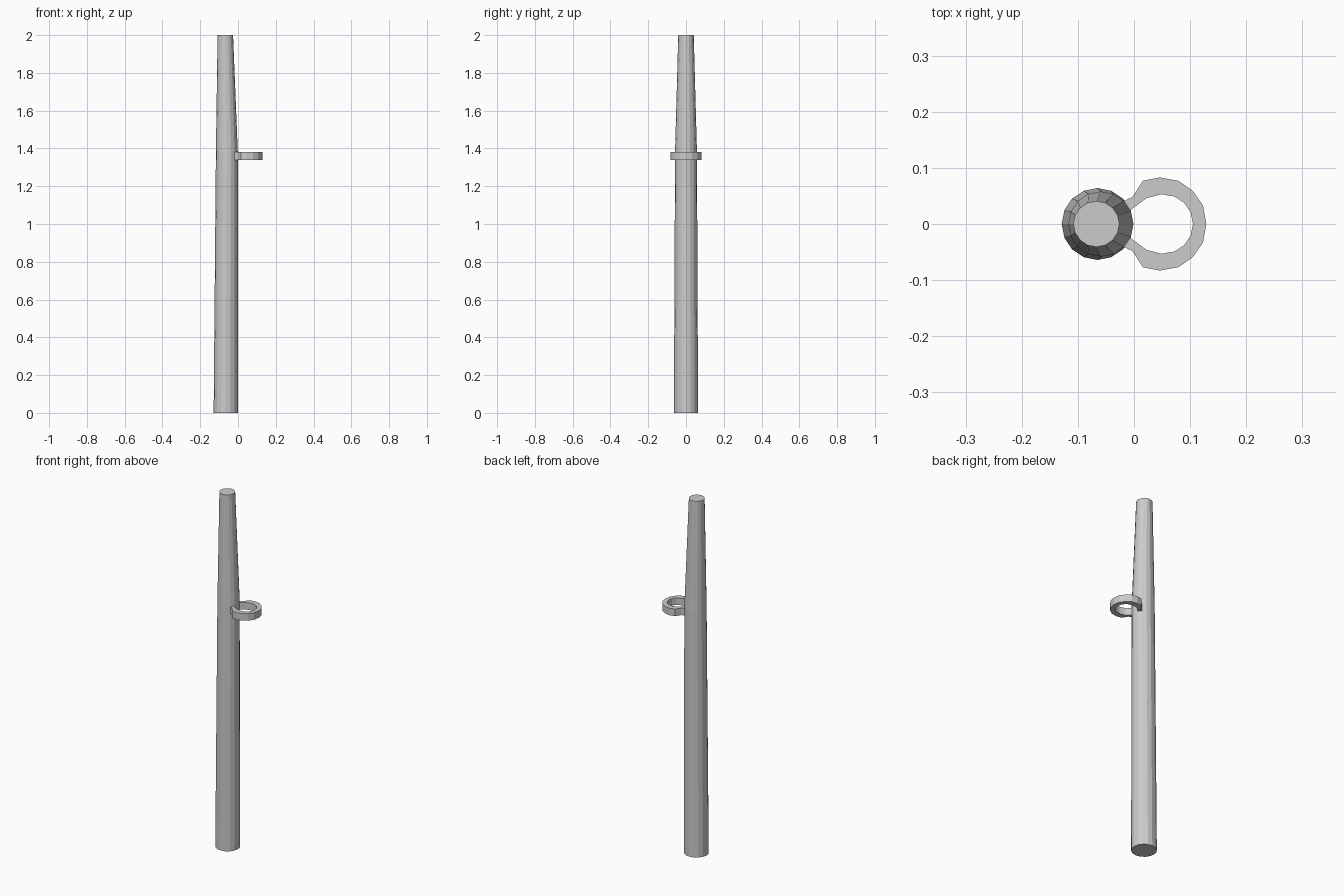
import bpy, bmesh, math

if "Cube" in bpy.data.objects:
    bpy.data.objects.remove(bpy.data.objects["Cube"])


def make_object(name, bm):
    bmesh.ops.recalc_face_normals(bm, faces=bm.faces[:])
    mesh = bpy.data.meshes.new(name)
    bm.to_mesh(mesh)
    bm.free()
    ob = bpy.data.objects.new(name, mesh)
    bpy.context.collection.objects.link(ob)
    return ob


# Tapered pole: 16-sided sections given as (z, centre x, radius)
SIDES = 16
sections = [(0, -0.065, 0.064), (1.38, -0.059, 0.058), (2, -0.067, 0.041)]
bm = bmesh.new()
rings = []
for z, cx, r in sections:
    rings.append([bm.verts.new((cx + r * math.cos(2 * math.pi * i / SIDES),
                                r * math.sin(2 * math.pi * i / SIDES), z))
                  for i in range(SIDES)])
for low, high in zip(rings, rings[1:]):
    for i in range(SIDES):
        j = (i + 1) % SIDES
        bm.faces.new((low[i], low[j], high[j], high[i]))
bm.faces.new(rings[0])
bm.faces.new(rings[-1])
make_object("pole", bm)

# Open ring holder: (outer, inner) point pairs for one half, mirrored in y
half = [((0.129, 0), (0.105, 0)),
        ((0.123, 0.033), (0.101, 0.021)),
        ((0.105, 0.059), (0.089, 0.038)),
        ((0.079, 0.077), (0.072, 0.049)),
        ((0.046, 0.083), (0.049, 0.053)),
        ((0.016, 0.077), (0.022, 0.046)),
        ((-0.003, 0.048), (0.002, 0.031)),
        ((-0.021, 0.040), (-0.012, 0.021))]
mirrored = [((a, -b), (c, -d)) for (a, b), (c, d) in half[:0:-1]]
bm = bmesh.new()
loops = []
for outer, inner in mirrored + half:
    loops.append([bm.verts.new((*p, z)) for p, z in
                  ((outer, 1.34), (outer, 1.38), (inner, 1.38), (inner, 1.34))])
for a, b in zip(loops, loops[1:]):
    for i in range(4):
        j = (i + 1) % 4
        bm.faces.new((a[i], a[j], b[j], b[i]))
bm.faces.new(loops[0])
bm.faces.new(loops[-1])
make_object("ring_holder", bm)
